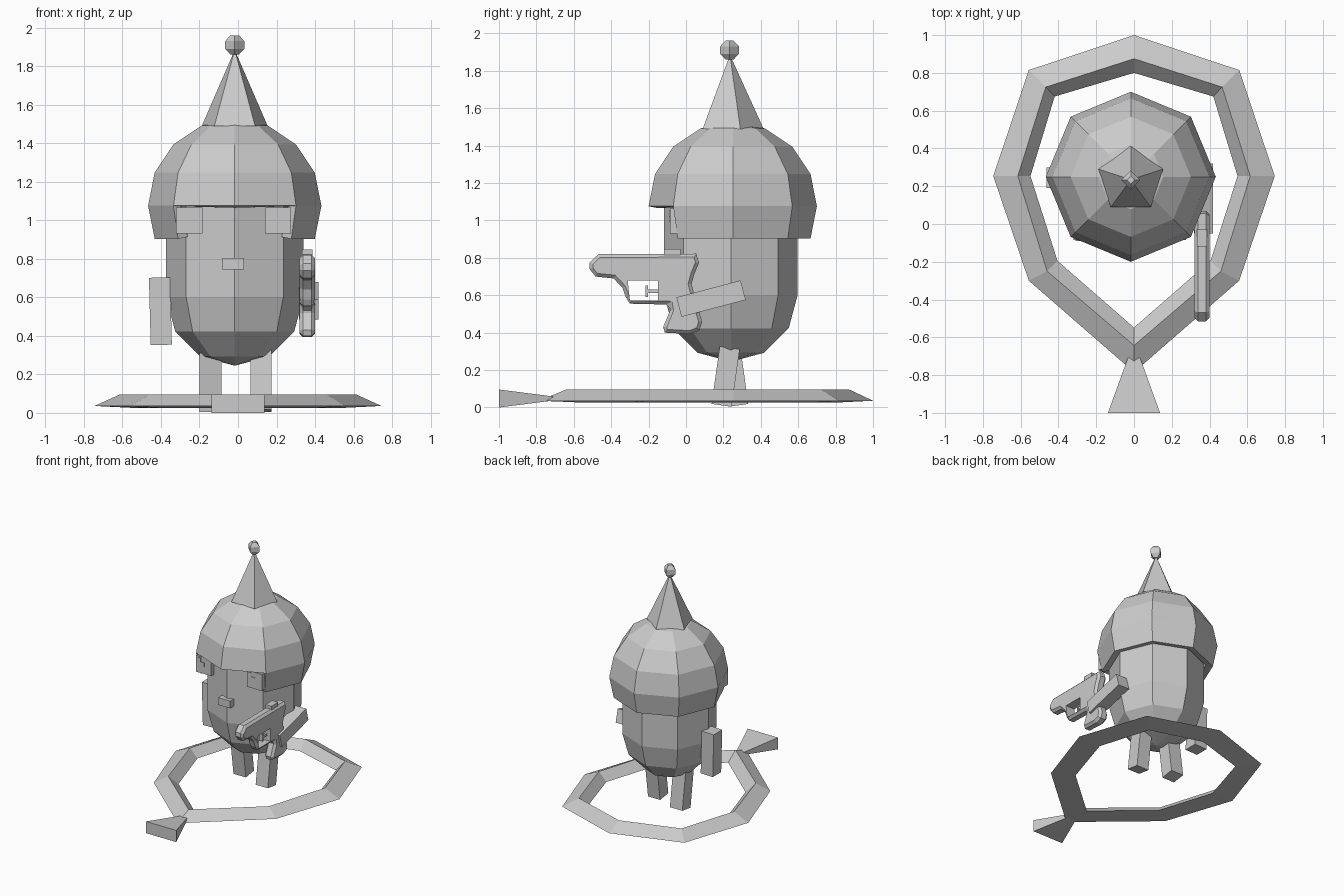
import bpy, bmesh
from math import sin, cos, pi, radians
from mathutils import Matrix, Euler

if "Cube" in bpy.data.objects:
    bpy.data.objects.remove(bpy.data.objects["Cube"])


def finish(name, bm):
    """Turn a bmesh into a named, flat shaded object."""
    me = bpy.data.meshes.new(name)
    bm.to_mesh(me)
    bm.free()
    ob = bpy.data.objects.new(name, me)
    bpy.context.collection.objects.link(ob)
    return ob


def lathe(profile, sides, cx, cy, phase=0.0):
    """Spin (radius, z) points, listed bottom to top, about a vertical axis."""
    bm = bmesh.new()
    rings = []
    for r, z in profile:
        angles = [phase + 2 * pi * k / sides for k in range(sides)]
        rings.append([bm.verts.new((cx + r * cos(a), cy + r * sin(a), z)) for a in angles])
    for lo, hi in zip(rings, rings[1:]):
        for k in range(sides):
            n = (k + 1) % sides
            bm.faces.new((lo[k], lo[n], hi[n], hi[k]))
    bmesh.ops.remove_doubles(bm, verts=bm.verts, dist=1e-5)
    return bm


def box(name, centre, size, rot=(0, 0, 0)):
    bm = bmesh.new()
    turn = Euler([radians(a) for a in rot]).to_matrix().to_4x4()
    m = Matrix.Translation(centre) @ turn @ Matrix.Diagonal((*size, 1))
    bmesh.ops.create_cube(bm, size=1, matrix=m)
    return finish(name, bm)


def prism(name, outline, x, width):
    """Extrude a (y, z) outline along x."""
    bm = bmesh.new()
    face = bm.faces.new([bm.verts.new((x - width / 2, y, z)) for y, z in outline])
    ext = bmesh.ops.extrude_face_region(bm, geom=[face])
    moved = [v for v in ext["geom"] if isinstance(v, bmesh.types.BMVert)]
    bmesh.ops.translate(bm, verts=moved, vec=(width, 0, 0))
    bmesh.ops.recalc_face_normals(bm, faces=bm.faces)
    return finish(name, bm)


CX, CY = -0.017, 0.245

# Capsule body
R = 0.357
dome = [(R * cos(a), R * sin(a)) for a in (radians(d) for d in (-90, -60, -30, 0))]
dome[0] = (0, -R)
profile = [(r, 0.602 + z) for r, z in dome] + [(r, 1.09 - z) for r, z in reversed(dome)]
finish("body", lathe(profile, 8, CX, CY - 0.005))

# Helmet: part sphere, with the lower band cut away over the face
H, HZ = 0.45, 1.076
profile = [(H * cos(radians(d)), HZ + H * sin(radians(d))) for d in (-22.5, 0, 22.5, 45, 67.5)]
bm = lathe(profile + [(0, HZ + H)], 8, CX, CY + 0.005)
front = [f for f in bm.faces
         if f.calc_center_median().z < HZ and f.calc_center_median().y < CY - 0.3]
bmesh.ops.delete(bm, geom=front, context='FACES')
helmet = finish("helmet", bm)
shell = helmet.modifiers.new("thickness", 'SOLIDIFY')
shell.thickness = 0.055
shell.offset = -1

# Five-sided spike and its ball
finish("helmet_spike", lathe([(0, 1.49), (0.18, 1.49), (0, 1.885)], 5, CX, 0.235, pi / 2))
ball = [(0, -0.05), (0.022, -0.05), (0.05, -0.02), (0.05, 0.02), (0.022, 0.05), (0, 0.05)]
finish("spike_ball", lathe([(r, 1.911 + z) for r, z in ball], 4, CX, 0.233))

# Eyes with two small raised squares each, and a mouth
for side, x in (("left", -0.253), ("right", 0.208)):
    box(f"eye_{side}", (x, -0.015, 0.998), (0.137, 0.14, 0.135))
    box(f"eye_glint_upper_{side}", (x - 0.04, -0.08, 1.04), (0.032, 0.02, 0.032))
    box(f"eye_glint_lower_{side}", (x - 0.008, -0.08, 1.008), (0.032, 0.02, 0.032))
box("mouth", (-0.025, -0.11, 0.775), (0.11, 0.07, 0.06))

# Arms: one hanging, one reaching forward
box("arm_hanging", (-0.403, 0.245, 0.528), (0.11, 0.11, 0.35), (0, -1.5, 0))
box("arm_reaching", (0.367, 0.134, 0.582), (0.1, 0.355, 0.108), (14.8, 0, 0))

# Legs in mid stride
box("leg_back", (-0.143, 0.258, 0.165), (0.113, 0.108, 0.31), (8, 0, 0))
box("leg_front", (0.12, 0.212, 0.165), (0.11, 0.108, 0.31), (-8, 0, 0))

# Ground ring: triangular section around a pointed octagon
outer = [(0, 1.0), (0.557, 0.815), (0.745, 0.254), (0.557, -0.30), (0, -0.785)]
ridge = [(0, 0.875), (0.467, 0.725), (0.615, 0.254), (0.46, -0.25), (0, -0.643)]
inner = [(0, 0.80), (0.42, 0.675), (0.548, 0.254), (0.405, -0.195), (0, -0.548)]
bm = bmesh.new()
loops = []
for half, z in ((outer, 0.036), (ridge, 0.095), (inner, 0.026)):
    pts = half + [(-x, y) for x, y in half[-2:0:-1]]
    loops.append([bm.verts.new((x, y, z)) for x, y in pts])
for i in range(3):
    a, b = loops[i], loops[(i + 1) % 3]
    for k in range(8):
        n = (k + 1) % 8
        bm.faces.new((a[k], a[n], b[n], b[k]))
bmesh.ops.recalc_face_normals(bm, faces=bm.faces)
finish("ground_ring", bm)

# Flared tail on the tip of the ring
bm = bmesh.new()
ends = [[bm.verts.new((sx * w, y, 0.048 + sz * h))
         for sx, sz in ((-1, -1), (1, -1), (1, 1), (-1, 1))]
        for y, w, h in ((-1.0, 0.138, 0.048), (-0.71, 0.033, 0.011))]
bm.faces.new(ends[0])
bm.faces.new(ends[1])
for k in range(4):
    n = (k + 1) % 4
    bm.faces.new((ends[0][k], ends[0][n], ends[1][n], ends[1][k]))
bmesh.ops.recalc_face_normals(bm, faces=bm.faces)
finish("ring_tail", bm)

# Pistol: bevelled outline with a trigger opening
GX = 0.36
outline = [(-0.515, 0.775), (-0.468, 0.82), (0.055, 0.822), (0.07, 0.775), (0.045, 0.715),
           (0.03, 0.66), (0.05, 0.58), (0.086, 0.46), (0.072, 0.412), (0.022, 0.393),
           (-0.113, 0.40), (-0.122, 0.43), (-0.085, 0.52), (-0.09, 0.55), (-0.30, 0.555),
           (-0.322, 0.59), (-0.34, 0.64), (-0.387, 0.69), (-0.484, 0.70), (-0.515, 0.74)]
pistol = prism("pistol", outline, GX, 0.08)
bev = pistol.modifiers.new("soft_edges", 'BEVEL')
bev.width = 0.018
bev.segments = 1
bev.limit_method = 'ANGLE'
bev.angle_limit = radians(75)
opening = [(-0.312, 0.68), (-0.15, 0.68), (-0.15, 0.573), (-0.30, 0.573)]
cutter = prism("trigger_opening_cutter", opening, GX, 0.3)
cutter.hide_render = True
cutter.hide_set(True)
cut = pistol.modifiers.new("trigger_opening", 'BOOLEAN')
cut.object = cutter
cut.operation = 'DIFFERENCE'
cut.solver = 'EXACT'
box("trigger", (GX, -0.209, 0.622), (0.03, 0.014, 0.06))
box("trigger_bar", (GX, -0.175, 0.622), (0.02, 0.07, 0.018))
box("pistol_sight", (GX, -0.074, 0.83), (0.055, 0.088, 0.035))
